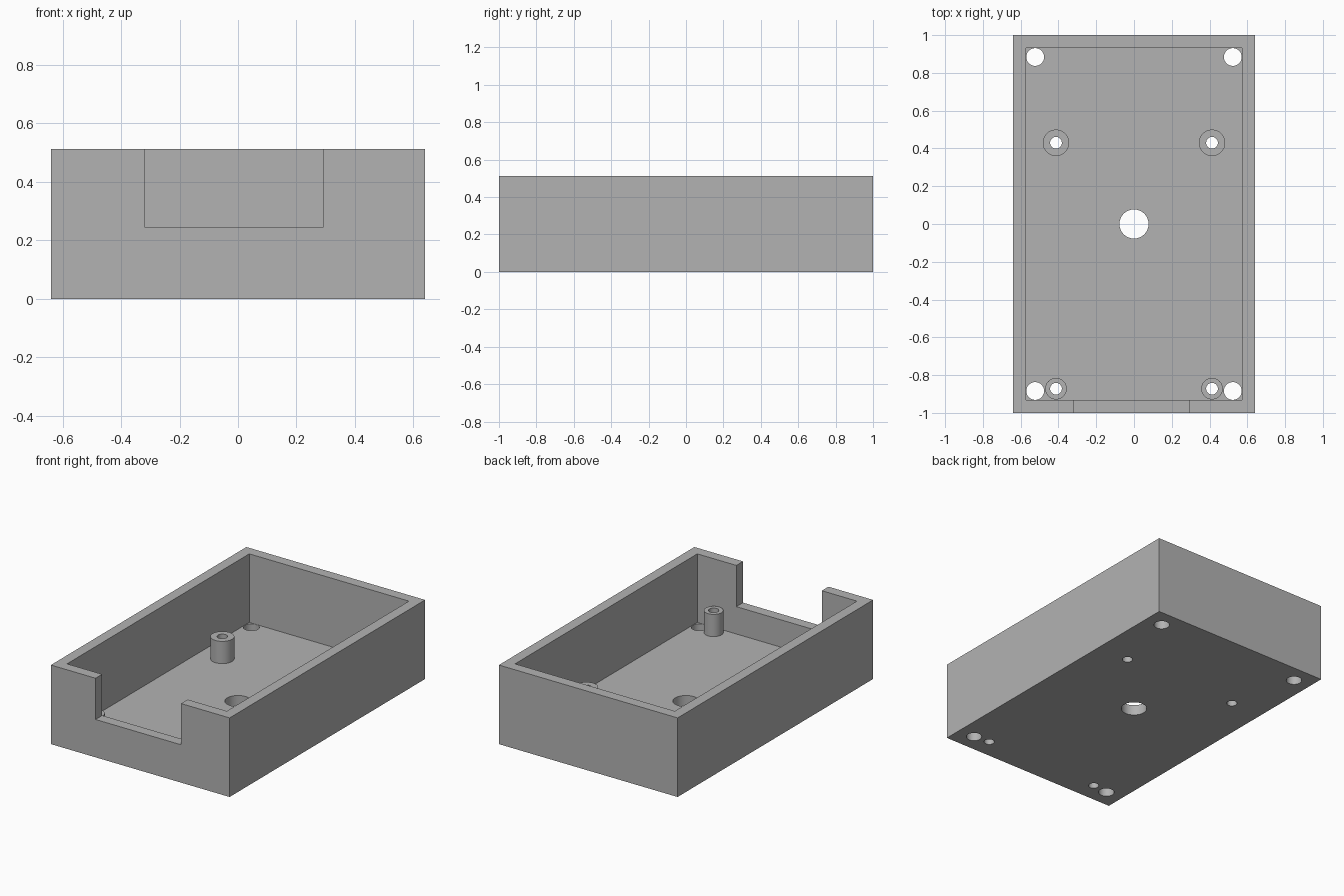
import bpy
import bmesh
import math
from mathutils import Matrix, Vector

if "Cube" in bpy.data.objects:
    bpy.data.objects.remove(bpy.data.objects["Cube"])

HALF_X, HALF_Y, HEIGHT = 0.64, 1.0, 0.512
WALL = 0.068
POST_TOP = 0.212
SCREW_R = 0.031

grey = bpy.data.materials.new("plain_grey")
grey.use_nodes = True
colour = (0.45, 0.45, 0.45, 1)
grey.diffuse_color = colour
grey.node_tree.nodes["Principled BSDF"].inputs["Base Color"].default_value = colour


def finish(name, bm):
    mesh = bpy.data.meshes.new(name)
    bm.to_mesh(mesh)
    bm.free()
    obj = bpy.data.objects.new(name, mesh)
    bpy.context.collection.objects.link(obj)
    mesh.materials.append(grey)
    return obj


def box(name, low, high):
    low, high = Vector(low), Vector(high)
    bm = bmesh.new()
    place = Matrix.Translation((low + high) / 2) @ Matrix.Diagonal((*(high - low), 1))
    bmesh.ops.create_cube(bm, size=1, matrix=place)
    return finish(name, bm)


def cylinder(name, x, y, radius, low, high):
    bm = bmesh.new()
    bmesh.ops.create_cone(bm, cap_ends=True, segments=48, radius1=radius, radius2=radius,
                          depth=high - low, matrix=Matrix.Translation((x, y, (low + high) / 2)))
    return finish(name, bm)


def cut(target, cutter):
    cutter.hide_render = True
    mod = target.modifiers.new("cut", "BOOLEAN")
    mod.operation = "DIFFERENCE"
    mod.solver = "EXACT"
    mod.object = cutter
    select(target)
    bpy.ops.object.modifier_apply(modifier=mod.name)
    bpy.data.objects.remove(cutter)


def select(obj):
    bpy.ops.object.select_all(action="DESELECT")
    obj.select_set(True)
    bpy.context.view_layer.objects.active = obj


def smooth(obj):
    select(obj)
    bpy.ops.object.shade_smooth_by_angle(angle=math.radians(30))


# Open tray with a notch in the front wall
case = box("case", (-HALF_X, -HALF_Y, 0), (HALF_X, HALF_Y, HEIGHT))
inner_x, inner_y = HALF_X - WALL, HALF_Y - WALL
cut(case, box("cavity", (-inner_x, -inner_y, WALL), (inner_x, inner_y, 1)))
cut(case, box("front_notch", (-0.32, -1.2, 0.245), (0.292, -0.9, 1)))

# Large hole in the middle of the floor
cut(case, cylinder("centre_hole", 0, 0, 0.077, -0.1, 0.2))

for side, sx in (("right", -1), ("left", 1)):
    # Corner holes through the floor
    for sy in (-1, 1):
        cut(case, cylinder("corner_hole", sx * 0.523, sy * 0.884, 0.047, -0.1, WALL + 0.03))

    # Mounting posts, bored through together with the floor
    for end, y, radius in (("front", -0.872, 0.057), ("back", 0.43, 0.07)):
        x = sx * 0.413
        cut(case, cylinder("floor_bore", x, y, SCREW_R, -0.1, 0.2))
        post = cylinder(f"{end}_{side}_post", x, y, radius, WALL, POST_TOP)
        cut(post, cylinder("post_bore", x, y, SCREW_R, -0.1, 0.4))
        smooth(post)

smooth(case)
